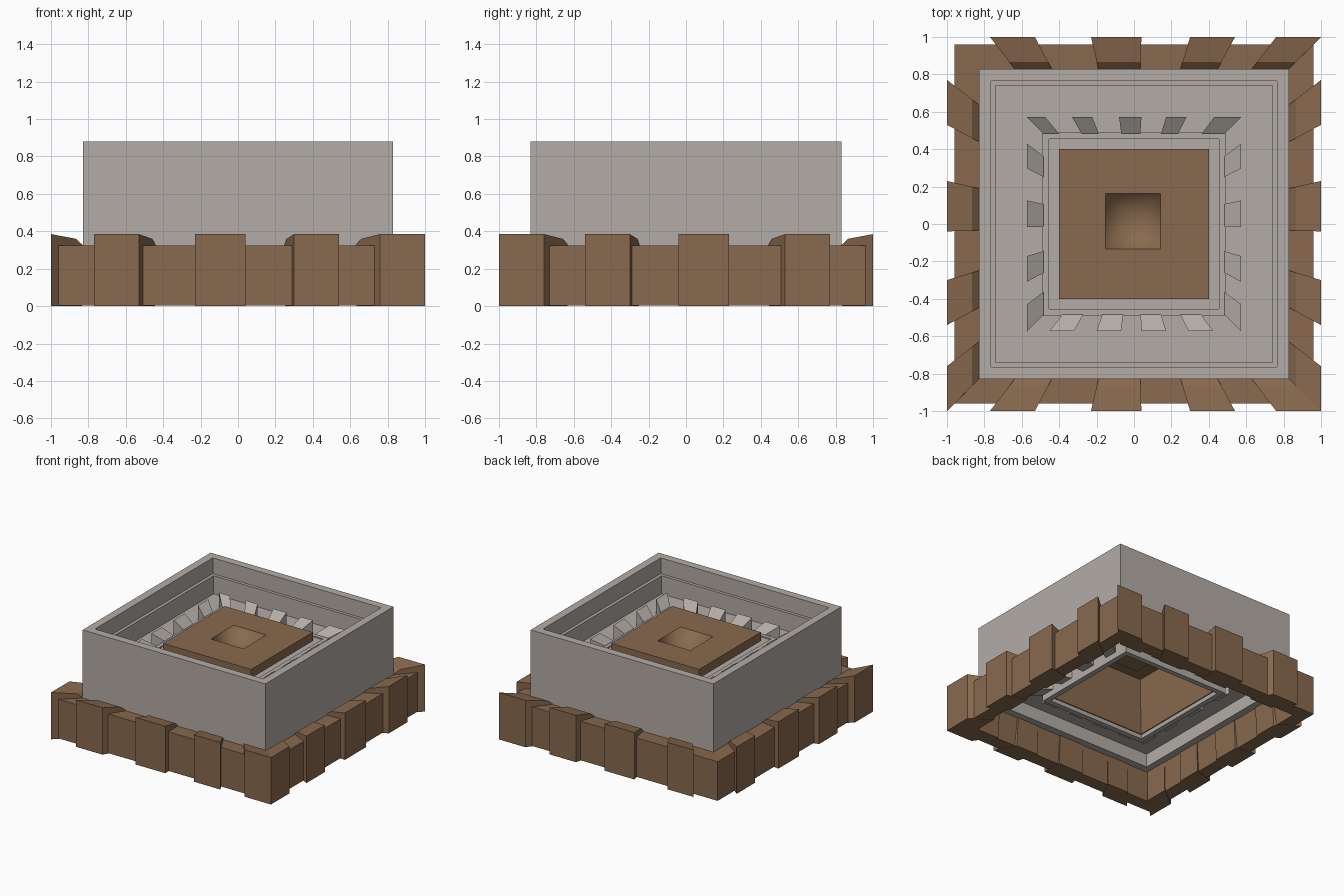
import bpy, bmesh

if "Cube" in bpy.data.objects:
    bpy.data.objects.remove(bpy.data.objects["Cube"])


def material(name, rgb):
    m = bpy.data.materials.new(name)
    m.diffuse_color = (*rgb, 1)
    m.use_nodes = True
    m.node_tree.nodes["Principled BSDF"].inputs["Base Color"].default_value = m.diffuse_color
    return m


GREY = material("stone_grey", (0.45, 0.415, 0.38))
BROWN = material("earth_brown", (0.25, 0.143, 0.077))


def finish(bm, name, mat):
    bmesh.ops.remove_doubles(bm, verts=bm.verts, dist=1e-5)
    bmesh.ops.recalc_face_normals(bm, faces=bm.faces)
    me = bpy.data.meshes.new(name)
    bm.to_mesh(me)
    bm.free()
    me.materials.append(mat)
    ob = bpy.data.objects.new(name, me)
    bpy.context.collection.objects.link(ob)
    return ob


def square_lathe(name, profile, mat, closed=True):
    """Sweep a (radius, z) profile round a square."""
    bm = bmesh.new()
    rows = [[bm.verts.new((sx * r, sy * r, z))
             for sx, sy in ((1, 1), (-1, 1), (-1, -1), (1, -1))]
            for r, z in profile]
    pairs = list(zip(rows, rows[1:]))
    if closed:
        pairs.append((rows[-1], rows[0]))
    for a, b in pairs:
        for i in range(4):
            j = (i + 1) % 4
            bm.faces.new((a[i], a[j], b[j], b[i]))
    return finish(bm, name, mat)


SIDES = {
    "back": lambda t, r: (t * r, r),
    "front": lambda t, r: (t * r, -r),
    "right": lambda t, r: (r, t * r),
    "left": lambda t, r: (-r, t * r),
}


def wedges(name, profile, spans, mat):
    """Blocks whose sides run towards the centre, placed along each side."""
    for side, place in SIDES.items():
        bm = bmesh.new()
        for t0, t1 in spans[side]:
            ends = [[bm.verts.new((*place(t, r), z)) for r, z in profile]
                    for t in (t0, t1)]
            bm.faces.new(ends[0])
            bm.faces.new(ends[1])
            n = len(profile)
            for i in range(n):
                j = (i + 1) % n
                bm.faces.new((ends[0][i], ends[0][j], ends[1][j], ends[1][i]))
        finish(bm, side + "_" + name, mat)


# Brown base frame and its blocks
square_lathe("base_frame", [(0.96, 0.004), (0.96, 0.325), (0.825, 0.32), (0.85, 0.004)], BROWN)
x_spans = [(-0.77, -0.53), (-0.23, 0.04), (0.30, 0.54), (0.76, 1.0)]
y_spans = [(-1.0, -0.76), (-0.54, -0.30), (-0.04, 0.23), (0.53, 0.77)]
wedges("base_blocks",
       [(1.0, 0), (1.0, 0.385), (0.867, 0.36), (0.832, 0.328), (0.822, 0.31), (0.835, 0)],
       {"back": x_spans, "front": x_spans, "left": y_spans, "right": y_spans}, BROWN)

# Grey outer wall with an inner step and the floor
square_lathe("outer_wall",
             [(0.83, 0.24), (0.83, 0.88), (0.765, 0.88), (0.765, 0.75), (0.74, 0.75),
              (0.74, 0.60), (0.47, 0.60), (0.47, 0.35), (0.77, 0.35), (0.77, 0.24)], GREY)

# Grey inner ring and its teeth
square_lathe("inner_ring",
             [(0.488, 0.22), (0.488, 0.66), (0.455, 0.66), (0.455, 0.65),
              (0.395, 0.65), (0.395, 0.64), (0.445, 0.64), (0.445, 0.22)], GREY)
side_teeth = [(-1.0, -0.75), (-0.54, -0.30), (-0.03, 0.22), (0.52, 0.75)]
wedges("inner_teeth",
       [(0.572, 0.27), (0.572, 0.72), (0.487, 0.665), (0.475, 0.64), (0.475, 0.27)],
       {"back": [(-1.0, -0.83), (-0.58, -0.39), (-0.14, 0.07), (0.30, 0.49), (0.75, 1.0)],
        "front": [(-0.79, -0.56), (-0.35, -0.12), (0.07, 0.30), (0.51, 0.74)],
        "left": side_teeth, "right": side_teeth}, GREY)

# Brown hollow core, flared below, with a soft pit in its top
core = square_lathe("core_block",
                    [(0, 0.60), (0.06, 0.615), (0.12, 0.66), (0.148, 0.72), (0.40, 0.72),
                     (0.40, 0.63), (0.44, 0.25), (0.432, 0.25), (0.39, 0.69), (0.20, 0.69),
                     (0.17, 0.58), (0, 0.58)], BROWN, closed=False)
for v in core.data.vertices:
    if abs(v.co.x) < 0.15:
        v.co.x -= 0.005
        v.co.y += 0.015
for p in core.data.polygons:
    p.use_smooth = p.center.z > 0.603 and max(abs(p.center.x), abs(p.center.y)) < 0.155
